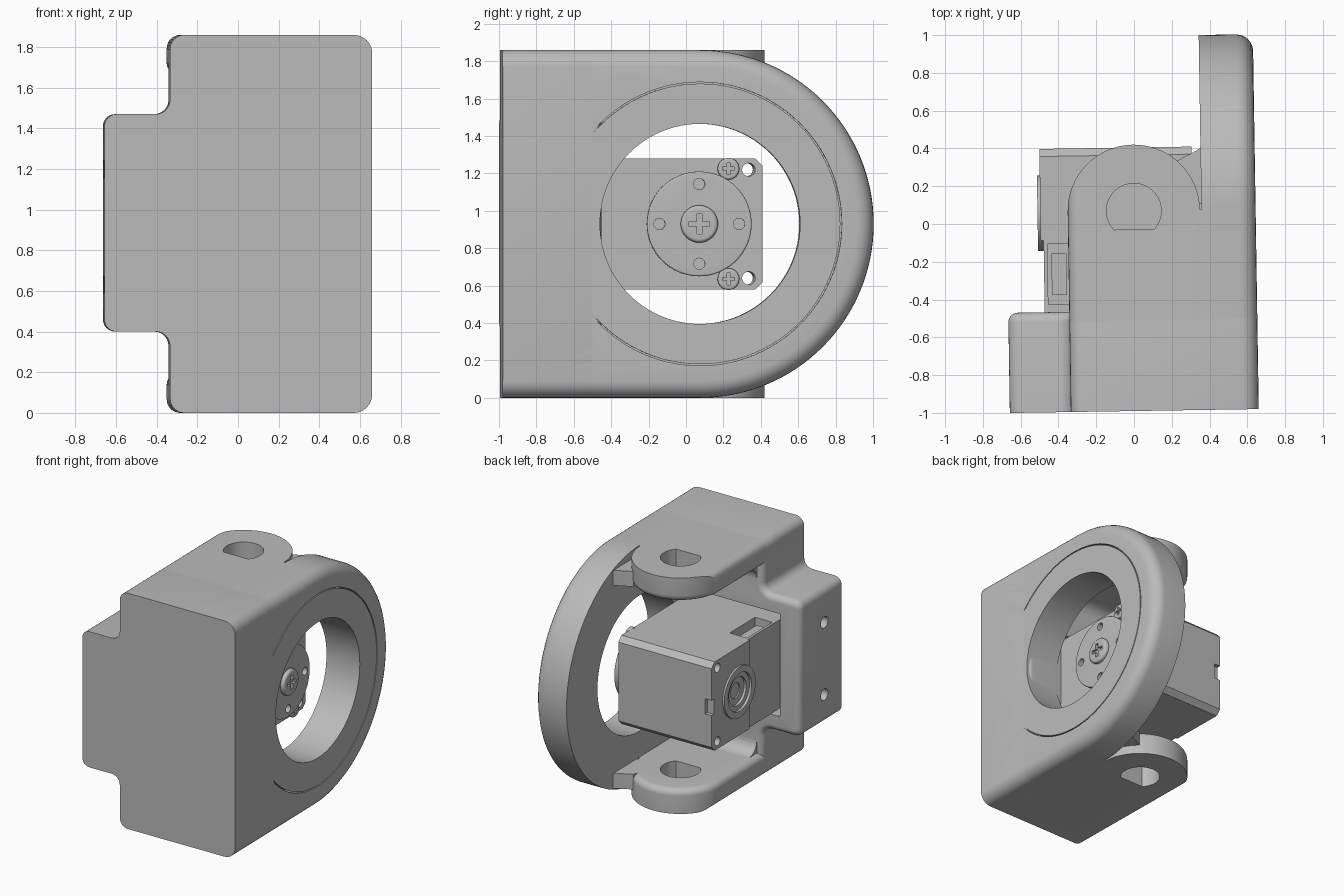
import bpy, bmesh, math
from mathutils import Vector

if "Cube" in bpy.data.objects:
    bpy.data.objects.remove(bpy.data.objects["Cube"])

grey = bpy.data.materials.new("plain_grey")
grey.use_nodes = True
COLOUR = (0.5, 0.5, 0.5, 1)
grey.diffuse_color = COLOUR
grey.node_tree.nodes["Principled BSDF"].inputs["Base Color"].default_value = COLOUR

parts = []
AX_Y, AX_Z, H = 0.065, 0.93, 1.86      # turning axis and height
FRONT, BACK = -0.99, -0.46             # front block depth
LEFT, RIGHT = -0.35, 0.645


# Helpers: outlines
def arc(cx, cy, r, a0, a1, n=32):
    return [(cx + r * math.cos(math.radians(a0 + (a1 - a0) * i / n)),
             cy + r * math.sin(math.radians(a0 + (a1 - a0) * i / n))) for i in range(n + 1)]


def circle(cx, cy, r, n=48):
    return arc(cx, cy, r, 0, 360, n)[:-1]


def rect(a0, b0, a1, b1):
    return [(a0, b0), (a1, b0), (a1, b1), (a0, b1)]


def rounded(corners, n=6):
    """Round right-angled corners given as (a, b, radius)."""
    out = []
    for i, (a, b, r) in enumerate(corners):
        p = Vector((a, b))
        u = (Vector(corners[i - 1][:2]) - p).normalized()
        v = (Vector(corners[(i + 1) % len(corners)][:2]) - p).normalized()
        for k in range(n + 1):
            t = math.pi / 2 * k / n
            out.append(tuple(p + r * (u + v) - r * (v * math.cos(t) + u * math.sin(t))))
    return out


# Helpers: solids
def prism(name, outline, axis, lo, hi, bevel=0, rule=None, keep=True):
    """Extrude an outline along an axis, then round the edges picked by a rule."""
    place = {"x": lambda a, b, h: (h, a, b),
             "y": lambda a, b, h: (a, h, b),
             "z": lambda a, b, h: (a, b, h)}[axis]
    bm = bmesh.new()
    low = [bm.verts.new(place(a, b, lo)) for a, b in outline]
    high = [bm.verts.new(place(a, b, hi)) for a, b in outline]
    bm.faces.new(low)
    bm.faces.new(high)
    for i in range(len(low)):
        bm.faces.new((low[i - 1], low[i], high[i], high[i - 1]))
    bmesh.ops.recalc_face_normals(bm, faces=bm.faces)
    if bevel:
        edges = [e for e in bm.edges if rule(e.verts[0].co, e.verts[1].co)]
        bmesh.ops.bevel(bm, geom=edges, offset=bevel, segments=6, profile=0.5,
                        affect='EDGES', clamp_overlap=False)
    mesh = bpy.data.meshes.new(name)
    bm.to_mesh(mesh)
    bm.free()
    obj = bpy.data.objects.new(name, mesh)
    bpy.context.collection.objects.link(obj)
    if keep:
        parts.append(obj)
    return obj


def carve(obj, outline, axis, lo, hi, mode='DIFFERENCE'):
    tool = prism("cutter", outline, axis, lo, hi, keep=False)
    tool.hide_render = True
    mod = obj.modifiers.new("carve", 'BOOLEAN')
    mod.operation, mod.solver, mod.object = mode, 'EXACT', tool
    dg = bpy.context.evaluated_depsgraph_get()
    dg.update()
    mesh = bpy.data.meshes.new_from_object(obj.evaluated_get(dg))
    obj.modifiers.clear()
    obj.data = mesh
    bpy.data.objects.remove(tool)


def at(u, v, i, value):
    return abs(u[i] - value) < 1e-4 and abs(v[i] - value) < 1e-4


# Front block with the stepped side housing
silhouette = rounded([(-0.673, 0.4, 0.06), (LEFT, 0.4, 0.07), (LEFT, 0, 0.07), (RIGHT, 0, 0.09),
                      (RIGHT, H, 0.09), (LEFT, H, 0.07), (LEFT, 1.47, 0.07), (-0.673, 1.47, 0.06)])
block = prism("front_block", silhouette, "y", FRONT, BACK, 0.05,
              lambda u, v: at(u, v, 1, BACK))
carve(block, rect(-0.5, 0.53, 0.32, 1.34), "y", -0.81, 0)
for z in (0.63, 1.2):
    carve(block, circle(-0.77, z, 0.045, 24), "x", -0.8, -0.45)

# Round side plate with a recess for the bearing ring
plate_outline = [(FRONT, 0)] + arc(AX_Y, AX_Z, AX_Z, -90, 90, 64) + [(FRONT, H)]
plate = prism("side_plate", plate_outline, "x", 0.358, RIGHT, 0.09,
              lambda u, v: at(u, v, 0, RIGHT) and not at(u, v, 1, FRONT))
carve(plate, circle(AX_Y, AX_Z, 0.758, 96), "x", 0.545, 0.8)
carve(plate, circle(AX_Y, AX_Z, 0.535, 96), "x", 0, 1)
ring = prism("bearing_ring", circle(AX_Y, AX_Z, 0.75, 96), "x", 0.54, RIGHT)
carve(ring, circle(AX_Y, AX_Z, 0.535, 96), "x", 0, 1)

# Upper and lower arms with D-shaped pivot holes, webs and inner fillets
arm_outline = [(LEFT, -0.9), (0.4, -0.9), (0.4, 0.07)] + arc(0, 0.07, 0.35, 0, 180)
body_section = rounded([(LEFT, 0, 0.07), (RIGHT, 0, 0.09), (RIGHT, H, 0.09), (LEFT, H, 0.07)])
pivot = arc(0, 0.07, 0.145, -43, 223)
web = [(0.15, 0.1), (0.37, 0.1), (0.37, 0.41), (0.34, 0.385), (0.23, 0.33)]
fillet = [(-0.48, 1.69), (-0.36, 1.69)] + arc(-0.36, 1.57, 0.1, 90, 180, 8) + [(-0.48, 1.57)]
for name, flip in (("upper", False), ("lower", True)):
    def level(z):
        return H - z if flip else z
    inner = level(1.67)
    arm = prism(name + "_arm", arm_outline, "z", *sorted((inner, level(H))), 0.05,
                lambda u, v: at(u, v, 2, inner) and (u.x + v.x) / 2 < 0.345
                and not at(u, v, 1, -0.9))
    carve(arm, body_section, "y", -2, 2, 'INTERSECT')
    carve(arm, pivot, "z", -1, 3)
    prism(name + "_web", web, "z", *sorted((inner, level(1.79))))
    prism(name + "_fillet", [(y, level(z)) for y, z in fillet], "x", -0.3, 0.4)

# Motor case: chamfered main body and slimmer rear body
Z0, Z1, C, END = 0.58, 1.28, 0.04, 0.405
case_outline = [(-0.08, Z0), (END - C, Z0), (END, Z0 + C), (END, Z1 - C), (END - C, Z1), (-0.08, Z1)]
case = prism("motor_case", case_outline, "x", -0.495, 0.31)
rear = prism("motor_rear_case", rect(-0.8, Z0, -0.07, Z1), "x", -0.48, 0.31)
carve(rear, rect(-0.46, -0.42, -0.31, -0.1), "z", Z1 - 0.1, 2)
prism("cable_socket", rect(-0.44, -0.37, -0.36, -0.15), "z", Z1 - 0.15, Z1 - 0.03)
for z in (Z0 + 0.06, Z1 - 0.06):
    carve(case, circle(0.33, z, 0.035, 24), "x", -1, 1)
carve(case, rect(-0.6, 0.87, -0.44, 0.99), "y", END - 0.03, 1)
carve(case, circle(AX_Y, AX_Z, 0.16), "x", -1, -0.46)

# Idler side: stepped collar with a central bore
collar = prism("idler_collar", circle(AX_Y, AX_Z, 0.2), "x", -0.51, -0.46)
carve(collar, circle(AX_Y, AX_Z, 0.15), "x", -1, -0.49)
carve(collar, circle(AX_Y, AX_Z, 0.11), "x", -1, 0)
hub = prism("idler_hub", circle(AX_Y, AX_Z, 0.11), "x", -0.47, -0.4)
carve(hub, circle(AX_Y, AX_Z, 0.06, 24), "x", -1, -0.42)


# Screws with crossed slots
def screw(name, y, z, r, x0, x1):
    head = prism(name, circle(y, z, r, 32), "x", x0, x1, r * 0.2, lambda u, v: at(u, v, 0, x1))
    a, b = r * 0.55, r * 0.14
    for p, q in ((a, b), (b, a)):
        carve(head, rect(y - p, z - q, y + p, z + q), "x", x1 - 0.02, 1)


# Output horn with four holes and a centre screw
horn = prism("output_horn", circle(AX_Y, AX_Z, 0.28, 64), "x", 0.3, 0.39, 0.01,
             lambda u, v: at(u, v, 0, 0.39))
for dy, dz in ((1, 0), (-1, 0), (0, 1), (0, -1)):
    carve(horn, circle(AX_Y + 0.213 * dy, AX_Z + 0.213 * dz, 0.03, 24), "x", 0.32, 1)
screw("horn_screw", AX_Y, AX_Z, 0.1, 0.38, 0.42)
for name, z in (("lower", 0.635), ("upper", 1.225)):
    screw(name + "_case_screw", 0.222, z, 0.058, 0.3, 0.345)

# Finish: colour, slight turn of the whole model, smooth curved faces
bpy.ops.object.select_all(action='DESELECT')
for obj in parts:
    obj.data.materials.clear()
    obj.data.materials.append(grey)
    for poly in obj.data.polygons:
        poly.material_index = 0
    obj.rotation_euler.z = 0.0157
    obj.select_set(True)
bpy.context.view_layer.objects.active = parts[0]
bpy.ops.object.shade_smooth_by_angle(angle=math.radians(32))
